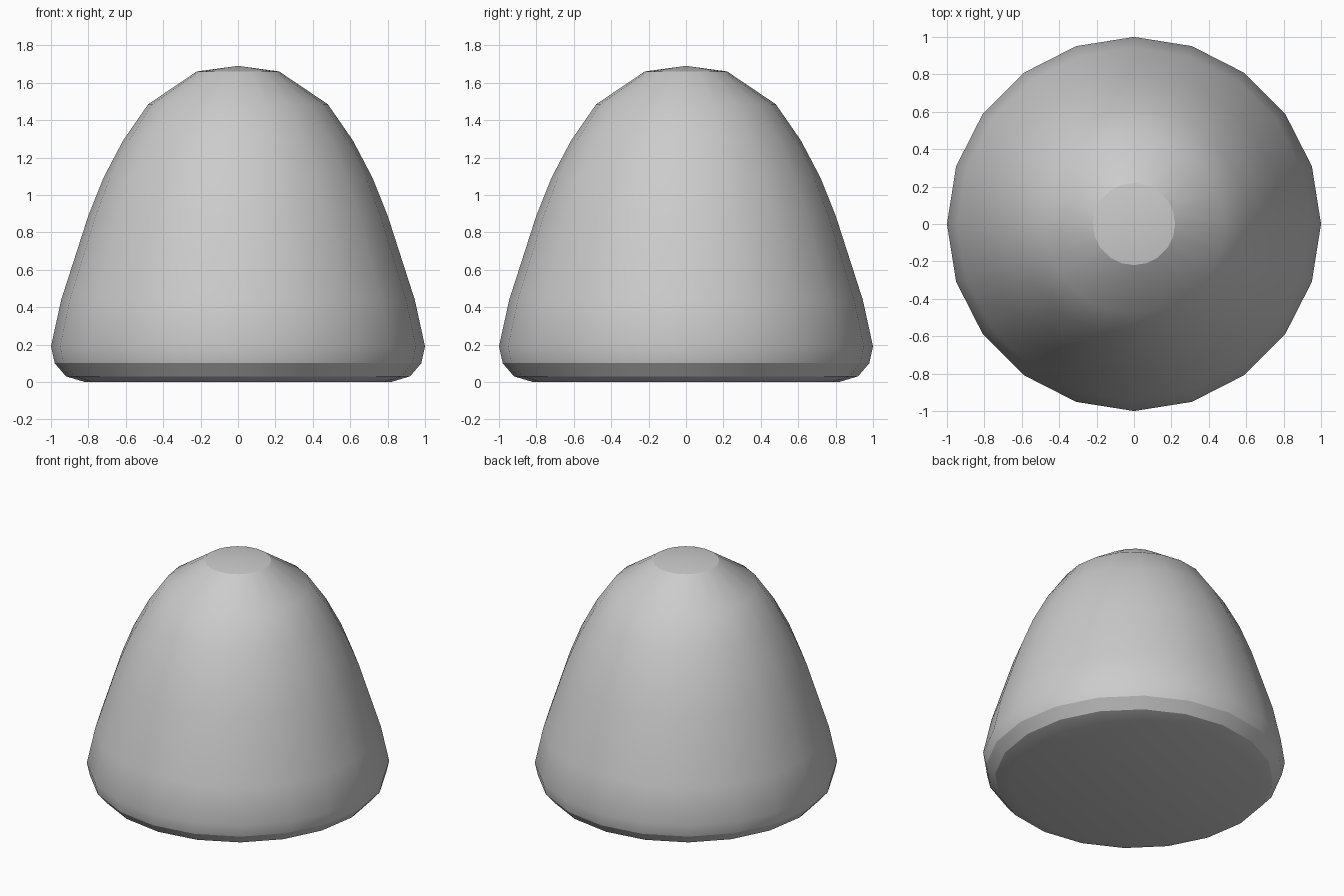
import bpy, bmesh, math

if "Cube" in bpy.data.objects:
    bpy.data.objects.remove(bpy.data.objects["Cube"])

SIDES = 20
# Profile as (radius, height), bottom to top
PROFILE = [(0.82, 0.0), (0.92, 0.03), (0.98, 0.10), (1.0, 0.19), (0.945, 0.44),
           (0.80, 0.89), (0.72, 1.09), (0.615, 1.29), (0.48, 1.485), (0.22, 1.66)]
CREASES = {1, 2, 9}  # rings with a hard edge

bm = bmesh.new()

# Rings of the dome wall
rings = []
for r, z in PROFILE:
    rings.append([bm.verts.new((r * math.cos(2 * math.pi * i / SIDES),
                                r * math.sin(2 * math.pi * i / SIDES), z))
                  for i in range(SIDES)])
for a, b in zip(rings, rings[1:]):
    for i in range(SIDES):
        j = (i + 1) % SIDES
        bm.faces.new((a[i], a[j], b[j], b[i]))

# Flat base and shallow pointed cap
base = bm.verts.new((0, 0, 0))
tip = bm.verts.new((0, 0, 1.69))
for i in range(SIDES):
    j = (i + 1) % SIDES
    bm.faces.new((base, rings[0][j], rings[0][i]))
    bm.faces.new((tip, rings[-1][i], rings[-1][j]))

# Smooth shading with hard creases
for f in bm.faces:
    f.smooth = True
for k in CREASES:
    for i in range(SIDES):
        bm.edges.get((rings[k][i], rings[k][(i + 1) % SIDES])).smooth = False

mesh = bpy.data.meshes.new("dome_body")
bm.to_mesh(mesh)
bm.free()
bpy.context.collection.objects.link(bpy.data.objects.new("dome_body", mesh))
